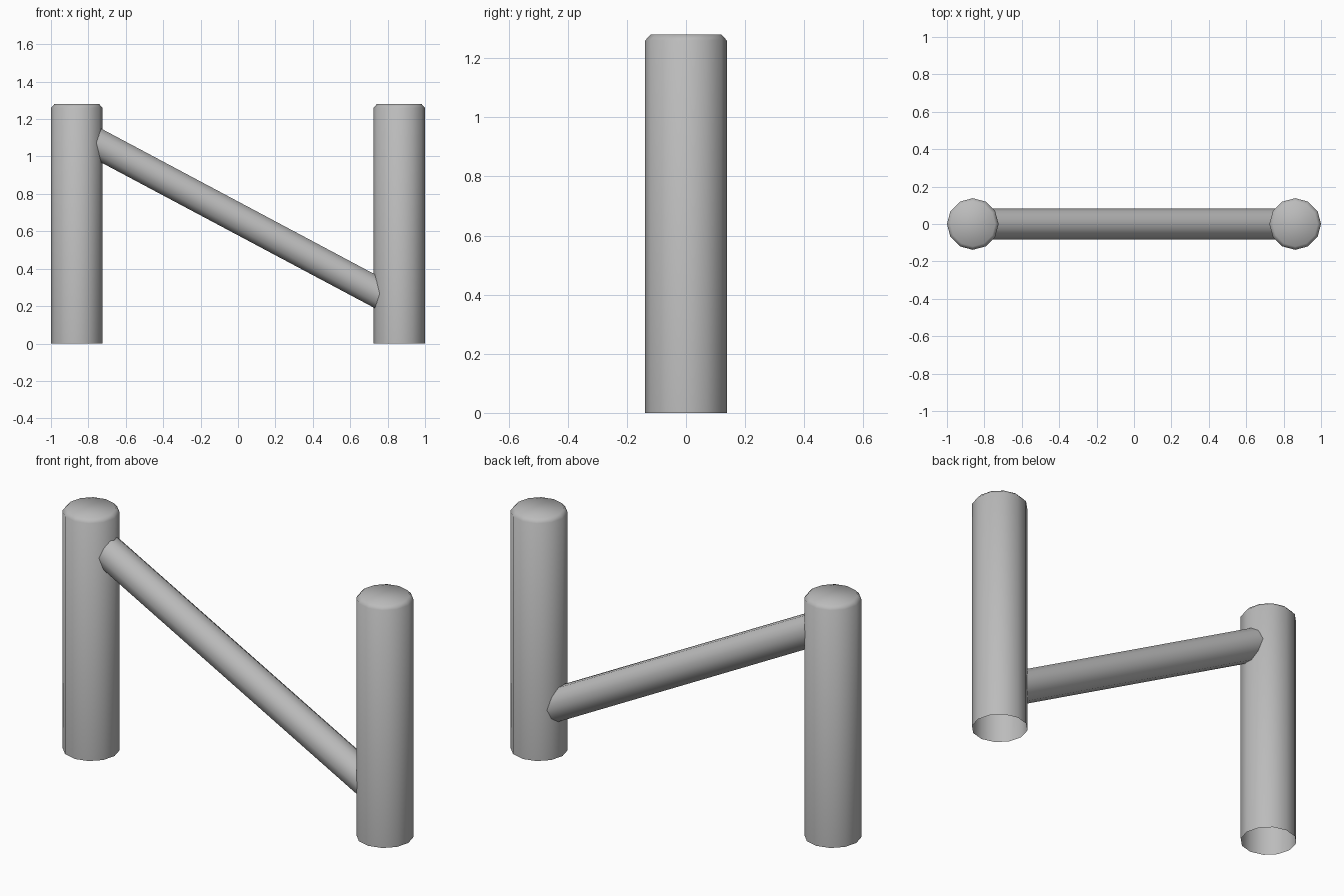
import bpy, bmesh, math
from mathutils import Vector

cube = bpy.data.objects.get("Cube")
if cube:
    bpy.data.objects.remove(cube, do_unlink=True)

grey = bpy.data.materials.new("plain grey")
grey.use_nodes = True
colour = (0.5, 0.5, 0.5, 1)
grey.diffuse_color = colour
grey.node_tree.nodes["Principled BSDF"].inputs["Base Color"].default_value = colour


def tube(name, start, end, rings, sides, capped):
    """Rings of (radius, distance from start) swept along start -> end."""
    start, axis = Vector(start), (Vector(end) - Vector(start)).normalized()
    across = Vector((0, 1, 0))
    other = axis.cross(across)
    bm = bmesh.new()
    loops = []
    for radius, dist in rings:
        angles = [math.tau * i / sides for i in range(sides)]
        loops.append([bm.verts.new(start + axis * dist + radius *
                      (across * math.cos(a) + other * math.sin(a))) for a in angles])
    for low, high in zip(loops, loops[1:]):
        for i in range(sides):
            j = (i + 1) % sides
            bm.faces.new((low[i], low[j], high[j], high[i]))
    if capped:
        bm.faces.new(loops[-1])
    for face in bm.faces:
        face.smooth = True
    # Point every face away from the tube's axis
    bm.normal_update()
    side = bm.faces[:][0]
    offset = side.calc_center_median() - start
    if side.normal.dot(offset - axis * offset.dot(axis)) < 0:
        bmesh.ops.reverse_faces(bm, faces=bm.faces[:])
    mesh = bpy.data.meshes.new(name)
    bm.to_mesh(mesh)
    bm.free()
    mesh.materials.append(grey)
    obj = bpy.data.objects.new(name, mesh)
    bpy.context.collection.objects.link(obj)
    return obj


# Upright posts: open underneath, chamfered top rim
for name, x in (("right_post", -0.862), ("left_post", 0.862)):
    tube(name, (x, 0, 0), (x, 0, 1.28),
         [(0.138, 0), (0.138, 1.26), (0.12, 1.28)], 12, True)

# Sloping crossbar running between the posts
a, b = Vector((-0.8, 0, 1.095)), Vector((0.8, 0, 0.243))
tube("diagonal_bar", a, b, [(0.084, 0), (0.084, (b - a).length)], 10, False)
